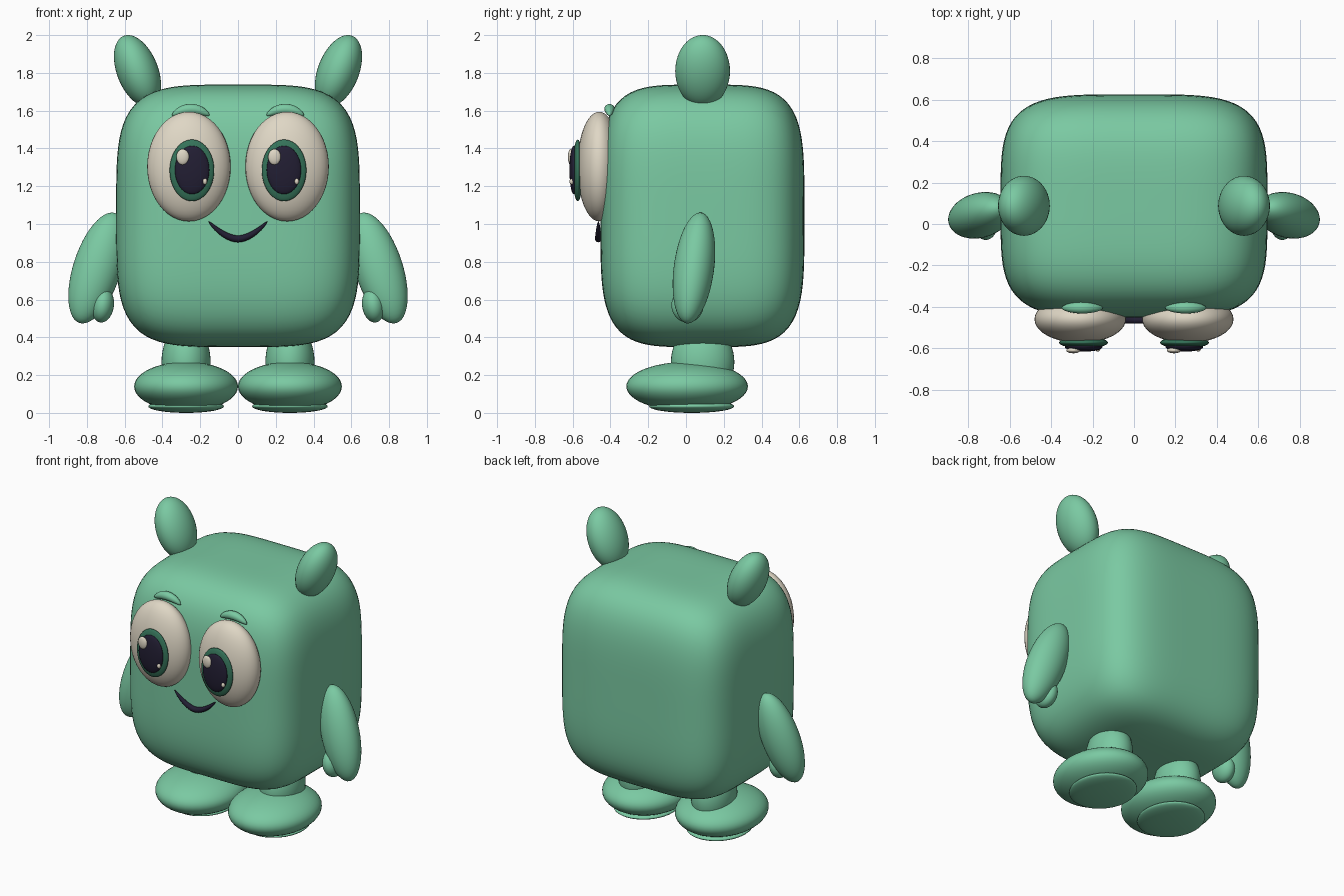
import bpy
import bmesh
import math
from mathutils import Matrix, Euler, Vector

if "Cube" in bpy.data.objects:
    bpy.data.objects.remove(bpy.data.objects["Cube"])


def material(name, color):
    mat = bpy.data.materials.new(name)
    mat.diffuse_color = (*color, 1.0)
    mat.use_nodes = True
    mat.node_tree.nodes["Principled BSDF"].inputs["Base Color"].default_value = mat.diffuse_color
    return mat


GREEN = material("mint green", (0.195, 0.585, 0.362))
CREAM = material("cream", (0.74, 0.68, 0.56))
IRIS = material("deep green", (0.035, 0.17, 0.10))
DARK = material("dark navy", (0.016, 0.013, 0.033))


def finish(name, bm, mat):
    for f in bm.faces:
        f.smooth = True
    mesh = bpy.data.meshes.new(name)
    bm.to_mesh(mesh)
    bm.free()
    mesh.materials.append(mat)
    obj = bpy.data.objects.new(name, mesh)
    bpy.context.collection.objects.link(obj)
    return obj


def ellipsoid(name, center, half, mat, tilt=(0, 0, 0), segments=40, rings=24):
    bm = bmesh.new()
    rot = Euler([math.radians(a) for a in tilt]).to_matrix().to_4x4()
    matrix = Matrix.Translation(center) @ rot @ Matrix.Diagonal((*half, 1))
    bmesh.ops.create_uvsphere(bm, u_segments=segments, v_segments=rings,
                              radius=1, matrix=matrix)
    return finish(name, bm, mat)


def rounded_block(name, center, half, power, mat):
    """Cube grid pushed out onto a superellipsoid."""
    bm = bmesh.new()
    bmesh.ops.create_cube(bm, size=2)
    bmesh.ops.subdivide_edges(bm, edges=bm.edges[:], cuts=31, use_grid_fill=True)
    for v in bm.verts:
        # even out the spacing around the rounded edges
        d = Vector([math.tan(c * math.pi / 4) for c in v.co])
        d /= sum(abs(c) ** power for c in d) ** (1 / power)
        v.co = [c + h * k for c, h, k in zip(center, half, d)]
    return finish(name, bm, mat)


def arc_tube(name, path, radius, mat, steps=24, sides=14):
    """Tube along path(t), t in -1..1, thick in the middle, pointed at the ends."""
    bm = bmesh.new()
    rows = []
    for i in range(steps + 1):
        t = -1 + 2 * i / steps
        p = Vector(path(t))
        along = (Vector(path(t + 0.01)) - Vector(path(t - 0.01))).normalized()
        out = Vector((0, 1, 0))
        side = along.cross(out).normalized()
        r = radius * max(1 - t * t, 0.002) ** 0.6
        rows.append([bm.verts.new(p + r * (math.cos(a) * side + math.sin(a) * out))
                     for a in (2 * math.pi * k / sides for k in range(sides))])
    for a, b in zip(rows, rows[1:]):
        for k in range(sides):
            n = (k + 1) % sides
            bm.faces.new((a[k], a[n], b[n], b[k]))
    bm.faces.new(rows[0])
    bm.faces.new(rows[-1])
    bmesh.ops.recalc_face_normals(bm, faces=bm.faces[:])
    return finish(name, bm, mat)


# Body
rounded_block("body", (0, 0.087, 1.043), (0.645, 0.54, 0.695), 4.2, GREEN)

for s, label in ((-1, "left"), (1, "right")):
    # Ear
    ellipsoid(f"{label}_ear", (s * 0.532, 0.088, 1.81), (0.109, 0.145, 0.2),
              GREEN, (0, s * 21.4, 0))

    # Arm and thumb
    ellipsoid(f"{label}_arm", (s * 0.745, 0.042, 0.767), (0.127, 0.107, 0.308),
              GREEN, (-7, -s * 18, 0))
    ellipsoid(f"{label}_thumb", (s * 0.717, 0.008, 0.57), (0.06, 0.085, 0.092),
              GREEN, (0, -s * 8, 0))

    # Leg, foot and sole
    ellipsoid(f"{label}_leg", (s * 0.275, 0.088, 0.27), (0.13, 0.168, 0.2), GREEN)
    ellipsoid(f"{label}_foot", (s * 0.275, 0.006, 0.14), (0.275, 0.322, 0.13), GREEN)
    ellipsoid(f"{label}_sole", (s * 0.275, 0.03, 0.035), (0.2, 0.225, 0.035), GREEN)

    # Eye with iris, pupil and highlights (highlights sit on the same side)
    ellipsoid(f"{label}_eye", (s * 0.26, -0.46, 1.304), (0.221, 0.115, 0.29), CREAM)
    ellipsoid(f"{label}_iris", (s * 0.244, -0.573, 1.284), (0.118, 0.028, 0.163), IRIS)
    ellipsoid(f"{label}_pupil", (s * 0.243, -0.594, 1.286), (0.091, 0.023, 0.128), DARK)
    ellipsoid(f"{label}_large_highlight", (s * 0.243 - 0.05, -0.611, 1.355),
              (0.034, 0.014, 0.042), CREAM, segments=20, rings=12)
    ellipsoid(f"{label}_small_highlight", (s * 0.243 + 0.068, -0.605, 1.225),
              (0.012, 0.012, 0.016), CREAM, segments=16, rings=10)

    # Eyebrow
    arc_tube(f"{label}_eyebrow",
             lambda t: (s * (0.25 + 0.1 * t), -0.405, 1.608 - 0.034 * t * t),
             0.028, GREEN)

# Smile
arc_tube("mouth", lambda t: (0.157 * t, -0.464, 0.921 + 0.094 * abs(t) ** 1.8),
         0.018, DARK)
